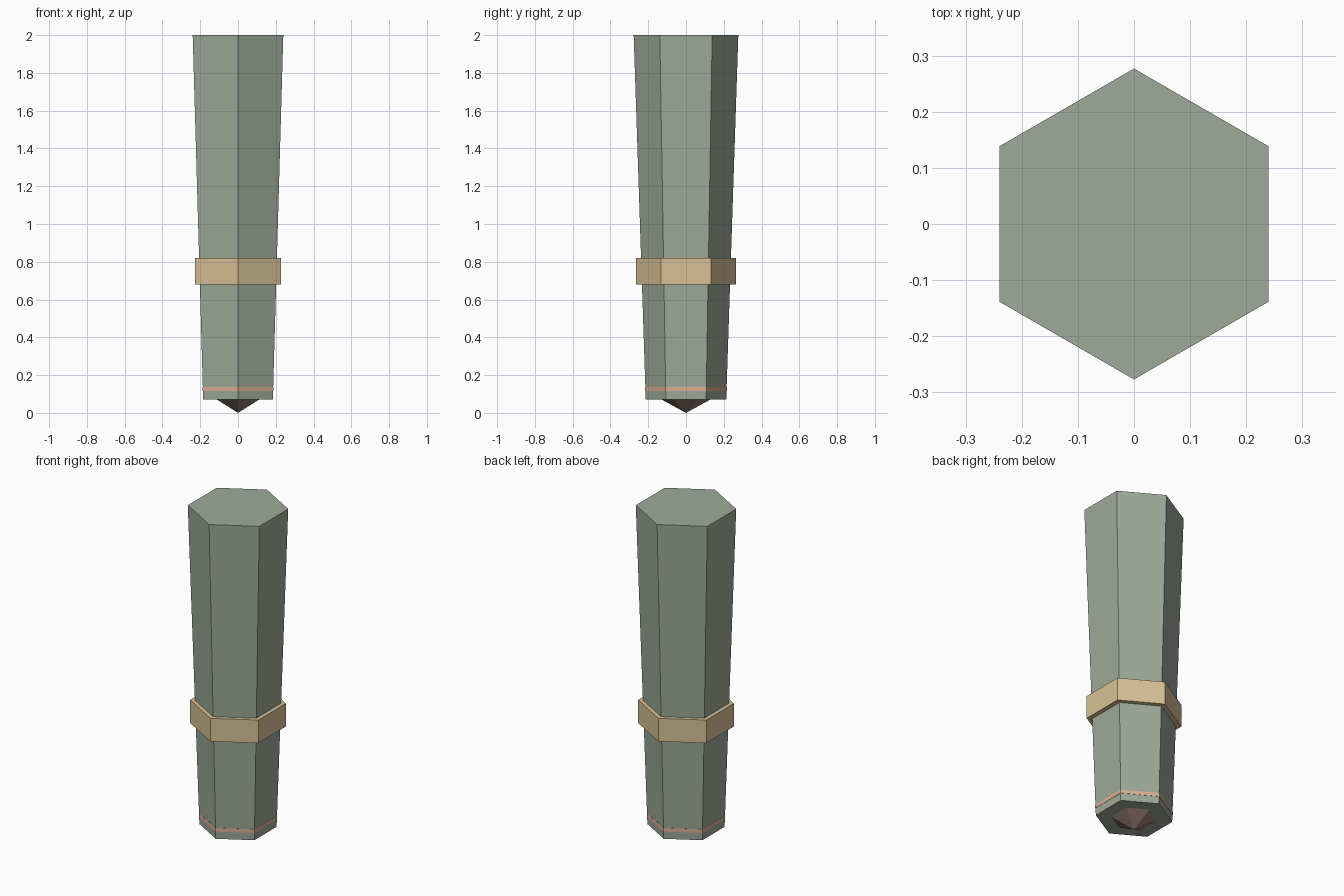
import bpy, bmesh
from math import pi, sin, cos

if "Cube" in bpy.data.objects:
    bpy.data.objects.remove(bpy.data.objects["Cube"])


def material(name, rgb):
    m = bpy.data.materials.new(name)
    m.diffuse_color = (*rgb, 1)
    m.use_nodes = True
    m.node_tree.nodes["Principled BSDF"].inputs["Base Color"].default_value = m.diffuse_color
    return m


def hex_part(name, profile, mat, closed=False):
    """Loft hexagons (corners on +-y) through a list of (radius, z) points."""
    bm = bmesh.new()
    rings = []
    for r, z in profile:
        if r == 0:
            rings.append([bm.verts.new((0, 0, z))] * 6)
        else:
            rings.append([bm.verts.new((r * cos(pi / 2 + i * pi / 3),
                                        r * sin(pi / 2 + i * pi / 3), z))
                          for i in range(6)])
    pairs = list(zip(rings, rings[1:]))
    if closed:
        pairs.append((rings[-1], rings[0]))
    for a, b in pairs:
        for i in range(6):
            j = (i + 1) % 6
            bm.faces.new(list(dict.fromkeys((a[i], a[j], b[j], b[i]))))
    if not closed:
        for (r, z), ring in ((profile[0], rings[0]), (profile[-1], rings[-1])):
            if r:
                bm.faces.new(ring)
    bmesh.ops.recalc_face_normals(bm, faces=bm.faces[:])
    me = bpy.data.meshes.new(name)
    bm.to_mesh(me)
    bm.free()
    me.materials.append(mat)
    ob = bpy.data.objects.new(name, me)
    bpy.context.collection.objects.link(ob)
    return ob


R0, R1, Z0, Z1 = 0.213, 0.277, 0.07, 2.0


def body_radius(z):
    return R0 + (R1 - R0) * (z - Z0) / (Z1 - Z0)


green = material("sage_green", (0.34, 0.40, 0.32))
tan = material("tan", (0.69, 0.53, 0.30))
pink = material("pale_copper", (0.71, 0.43, 0.29))
brown = material("brown", (0.30, 0.20, 0.16))

# Tapered body
hex_part("body", [(R0, Z0), (R1, Z1)], green)


# Bands around the body, inner wall tucked just below its surface
def band(name, r, z0, z1, mat):
    hex_part(name, [(body_radius(z0) - 0.004, z0), (r, z0),
                    (r, z1), (body_radius(z1) - 0.004, z1)], mat, closed=True)


band("collar", 0.264, 0.68, 0.82, tan)
band("lower_stripe", 0.2163, 0.115, 0.137, pink)

# Pointed tip underneath
hex_part("tip", [(0, 0), (0.128, Z0)], brown)
